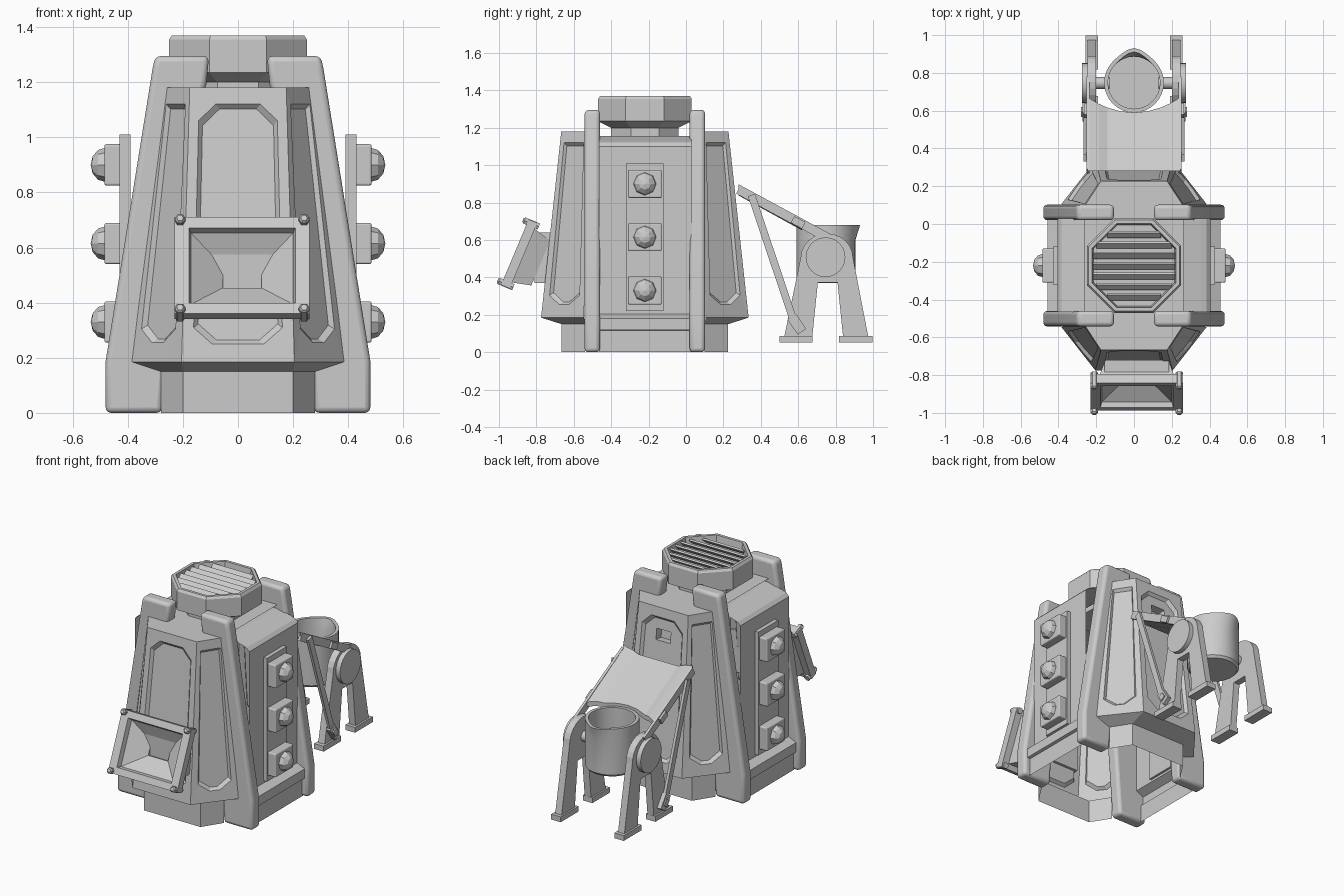
import bpy, bmesh, math
from mathutils import Vector, Matrix

if "Cube" in bpy.data.objects:
    bpy.data.objects.remove(bpy.data.objects["Cube"])

YC = -0.22          # centre of the main body in y
grey = bpy.data.materials.new("light_grey")
grey.diffuse_color = (0.6, 0.6, 0.6, 1)
grey.use_nodes = True
grey.node_tree.nodes["Principled BSDF"].inputs["Base Color"].default_value = grey.diffuse_color


def finish(name, bm, bevel=0, smooth=False):
    bmesh.ops.remove_doubles(bm, verts=bm.verts, dist=1e-5)
    bmesh.ops.recalc_face_normals(bm, faces=bm.faces)
    me = bpy.data.meshes.new(name)
    bm.to_mesh(me)
    bm.free()
    me.materials.append(grey)
    ob = bpy.data.objects.new(name, me)
    bpy.context.collection.objects.link(ob)
    if bevel:
        m = ob.modifiers.new("bevel", 'BEVEL')
        m.width, m.segments, m.limit_method = bevel, 3, 'ANGLE'
    if smooth:
        bpy.context.view_layer.objects.active = ob
        ob.select_set(True)
        bpy.ops.object.shade_smooth_by_angle(angle=math.radians(35))
        ob.select_set(False)
    return ob


def loft(name, rings, cap0=True, cap1=True, **kw):
    """Skin a list of equal-length point rings."""
    bm = bmesh.new()
    vs = [[bm.verts.new(p) for p in r] for r in rings]
    n = len(vs[0])
    for a, b in zip(vs, vs[1:]):
        for i in range(n):
            bm.faces.new((a[i], a[(i + 1) % n], b[(i + 1) % n], b[i]))
    if cap0:
        bm.faces.new(vs[0])
    if cap1:
        bm.faces.new(vs[-1])
    return finish(name, bm, **kw)


def prism_y(name, prof, y0, y1, **kw):
    return loft(name, [[(x, y, z) for x, z in prof] for y in (y0, y1)], **kw)


def prism_x(name, prof, x0, x1, **kw):
    return loft(name, [[(x, y, z) for y, z in prof] for x in (x0, x1)], **kw)


def box(name, x0, x1, y0, y1, z0, z1, **kw):
    return prism_x(name, [(y0, z0), (y1, z0), (y1, z1), (y0, z1)], x0, x1, **kw)


def ring(r, z, n, cx=0, cy=YC, off=0):
    return [(cx + r * math.cos(off + math.tau * i / n), cy + r * math.sin(off + math.tau * i / n), z) for i in range(n)]


def bar(name, a, b, w, x0, x1):
    """Flat strap in the yz plane from a to b."""
    a, b = Vector(a), Vector(b)
    d = (b - a).normalized() * w / 2
    n = Vector((-d.y, d.x))
    return prism_x(name, [a - n, b - n, b + n, a + n], x0, x1)


# Tapered tower facets with recessed panels
def facet(bm, q, u0, u1, v0, v1, cb, ct, inward, slot=None):
    def P(u, v, dep=0):
        return q[0].lerp(q[1], u).lerp(q[3].lerp(q[2], u), v) + inward * dep

    def octo(e, dep):
        a, b, c, d = u0 + e, u1 - e, v0 + e * .4, v1 - e * .4
        uv = [(a, c + cb[1]), (a + cb[0], c), (b - cb[0], c), (b, c + cb[1]),
              (b, d - ct[1]), (b - ct[0], d), (a + ct[0], d), (a, d - ct[1])]
        return [bm.verts.new(P(u, v, dep)) for u, v in uv]

    def corners(cs, o):
        for i in range(4):
            bm.faces.new((cs[i], o[2 * i], o[2 * i + 1]))
            bm.faces.new((cs[i], o[2 * i + 1], o[(2 * i + 2) % 8], cs[(i + 1) % 4]))

    def band(a, b):
        for i in range(len(a)):
            j = (i + 1) % len(a)
            bm.faces.new((a[i], a[j], b[j], b[i]))
    o1, o2 = octo(0, 0), octo(.04, .018)
    corners([bm.verts.new(p) for p in q], o1)
    band(o1, o2)
    if slot:
        su, sv = slot
        uv = [(su[0], sv[0]), (su[1], sv[0]), (su[1], sv[1]), (su[0], sv[1])]
        s1 = [bm.verts.new(P(u, v, .018)) for u, v in uv]
        s2 = [bm.verts.new(P(u, v, .07)) for u, v in uv]
        corners(s1, o2)
        band(s1, s2)
        bm.faces.new(s2)
    else:
        bm.faces.new(o2)


bm = bmesh.new()
lid = []
for s in (-1, 1):
    def row(z, xi, di, xo, do):
        return [Vector((x, YC + s * d, z)) for x, d in ((-xo, do), (-xi, di), (xi, di), (xo, do))]
    lo, hi = row(.185, .205, .555, .385, .325), row(1.18, .175, .447, .265, .31)
    sk1, sk0 = row(.15, .2, .445, .28, .32), row(0, .2, .445, .28, .32)
    for i in range(3):
        q = [lo[i], lo[i + 1], hi[i + 1], hi[i]]
        inward = (q[1] - q[0]).cross(q[3] - q[0]).normalized()
        if inward.y * s > 0:
            inward = -inward
        if i == 1:
            facet(bm, q, .1, .9, .065, .94, (.17, .06), (.17, .06), inward,
                  ((.36, .64), (.79, .86)) if s > 0 else None)
        else:
            u = (.12, .85) if i == 0 else (.15, .88)
            facet(bm, q, *u, .07, .94, (.25, .05), (.01, .005), inward)
        for a, b in ((lo, sk1), (sk1, sk0)):      # flare underside and skirt
            bm.faces.new([bm.verts.new(p) for p in (a[i], a[i + 1], b[i + 1], b[i])])
    lid += hi if s < 0 else hi[::-1]
top = bm.faces.new([bm.verts.new(p) for p in lid])
bmesh.ops.inset_region(bm, faces=[top], thickness=.025, depth=-.012)
finish("tower_shell", bm)

# Side housings, corner pillars and side buttons
for m in (-1, 1):
    prof = [(.44, 0), (.44, .115), (.458, .12), (.458, .18), (.405, .205), (.405, 1.1),
            (.385, 1.12), (.355, 1.13), (.257, 1.155), (.2, 1.155)]
    rings = [[(m * x, y, z) for x, z in prof] for y in (YC - .245, YC + .25)]
    bm = bmesh.new()
    a, b = [[bm.verts.new(p) for p in r] for r in rings]
    for i in range(len(a) - 1):
        bm.faces.new((a[i], a[i + 1], b[i + 1], b[i]))
    finish("side_housing", bm)
    box("button_panel", m * .39, m * .43, YC - .1, YC + .1, .22, 1.01)
    for z in (.9, .615, .33):
        box("button_base", m * .42, m * .485, YC - .09, YC + .09, z - .075, z + .075, bevel=.008)
        bm = bmesh.new()
        bmesh.ops.create_uvsphere(bm, u_segments=8, v_segments=6, radius=.062,
                                  matrix=Matrix.Translation((m * .482, YC, z)) @ Matrix.Rotation(math.pi / 2, 4, 'Y')
                                  @ Matrix.Diagonal((1, 1, .85, 1)))
        finish("button_dome", bm)
    for s in (-1, 1):
        pp = [(.275, 0), (.48, 0), (.48, .19), (.31, 1.25), (.3, 1.295), (.105, 1.295), (.115, 1.19), (.2, 1.0)]
        prism_y("corner_pillar", [(m * x, z) for x, z in pp], YC + s * .24, YC + s * .322, bevel=.02, smooth=True)

# Octagonal vent cap with slats
R8 = 1 / math.cos(math.pi / 8)
O8 = math.pi / 8
loft("vent_neck", [ring(.18 * R8, 1.14, 8, off=O8), ring(.18 * R8, 1.24, 8, off=O8)])
loft("vent_cap", [ring(r * R8, z, 8, off=O8) for r, z in
                  ((.18, 1.2), (.25, 1.235), (.25, 1.355), (.24, 1.37), (.222, 1.37), (.215, 1.32))])
for i in range(7):
    d = -.165 + .055 * i
    h = min(.218, .308 - abs(d))
    prism_x("vent_slat", [(YC + d - .02, 1.335), (YC + d + .008, 1.363), (YC + d + .018, 1.356), (YC + d - .01, 1.328)], -h, h)

# Tilted intake hopper on the front
CX = .015
V, N = Vector((0, .387, .922)), Vector((0, -.922, .387))
C = Vector((CX, -.915, .535))


def rect(u, v, n):
    return [C + Vector((a * u, 0, 0)) + V * (b * v) + N * n for a, b in ((-1, -1), (1, -1), (1, 1), (-1, 1))]


loft("hopper_funnel", [rect(.17, .13, -.15), rect(.2, .155, -.05), rect(.245, .19, -.05), rect(.245, .19, 0),
                       rect(.193, .148, 0), rect(.185, .14, -.03), rect(.07, .042, -.11), rect(.07, .042, -.15)], cap0=False)
box("hopper_mount", CX - .17, CX + .17, -.81, -.72, .37, .64)
for a in (-1, 1):
    for b in (-1, 1):
        p = C + Vector((a * .225, 0, 0)) + V * (b * .176)
        hexa = [Vector((.02 * math.cos(k * math.pi / 3), 0, 0)) + V * (.02 * math.sin(k * math.pi / 3)) for k in range(6)]
        loft("hopper_bolt", [[p + h * f + N * n for h in hexa] for f, n in ((1, -.065), (1, .018), (.6, .027))])

# Rear chute: shallow gutter with a curved lower lip
bm = bmesh.new()
xs = [-.245, -.185, -.14, -.07, 0, .07, .14, .185, .245]
grid = []
for x in xs:
    ye = .59 + .08 * (x / .245) ** 2
    drop = 0 if abs(x) > .2 else (.012 if abs(x) > .16 else .03)
    grid.append([[bm.verts.new((x, y, .893 - (y - .29) * .55 - drop - t)) for y in (.28, ye)] for t in (0, .03)])
for a, b in zip(grid, grid[1:]):
    for t in (0, 1):
        bm.faces.new((a[t][0], b[t][0], b[t][1], a[t][1]))
    for e in (0, 1):
        bm.faces.new((a[0][e], b[0][e], b[1][e], a[1][e]))
for g in (grid[0], grid[-1]):
    bm.faces.new((g[0][0], g[0][1], g[1][1], g[1][0]))
finish("chute", bm)

# Bucket with a pouring spout
def lip(r, z, spout):
    return [(r * math.cos(t), .748 + r * math.sin(t) + spout * max(0, math.sin(t)) ** 10, z)
            for t in (math.tau * i / 32 for i in range(32))]


loft("bucket", [lip(.145, .37, 0), lip(.158, .385, 0), lip(.158, .6, 0), lip(.158, .68, .025),
                lip(.138, .68, .025), lip(.138, .6, 0), lip(.138, .4, 0)], smooth=True)

# Trestle legs, feet, pivots and straps on both sides
arch = [(.753 + .14 * math.cos(t), .505 + .13 * math.sin(t)) for t in (math.pi * i / 12 for i in range(13))]
leg = [(.975, .08)] + arch + [(.525, .08), (.675, .08), (.705, .374), (.81, .374), (.84, .08)]
for m in (-1, 1):
    # front half and back half of the arch keep every face convex
    prism_x("trestle_leg", leg, m * .2, m * .245)
    for y0, y1 in ((.5, .677), (.817, .997)):
        box("foot", m * .19, m * .257, y0, y1, .053, .087)
    for nm, r, x0, x1 in (("pivot_disc", .106, .24, .275), ("axle", .032, .13, .22)):
        circ = [(.746 + r * math.cos(math.tau * k / 24), .508 + r * math.sin(math.tau * k / 24)) for k in range(24)]
        prism_x(nm, circ, m * x0, m * x1, smooth=True)
    bar("chute_arm", (.28, .87), (.77, .605), .05, m * .235, m * .252)
    bar("arm_plate", (.57, .71), (.63, .678), .04, m * .25, m * .266)
    bar("strut", (.35, .84), (.575, .17), .04, m * .25, m * .268)
    bar("strut_end", (.565, .19), (.62, .11), .055, m * .245, m * .272)
    bar("strut_plate", (.58, .165), (.605, .13), .035, m * .27, m * .28)
